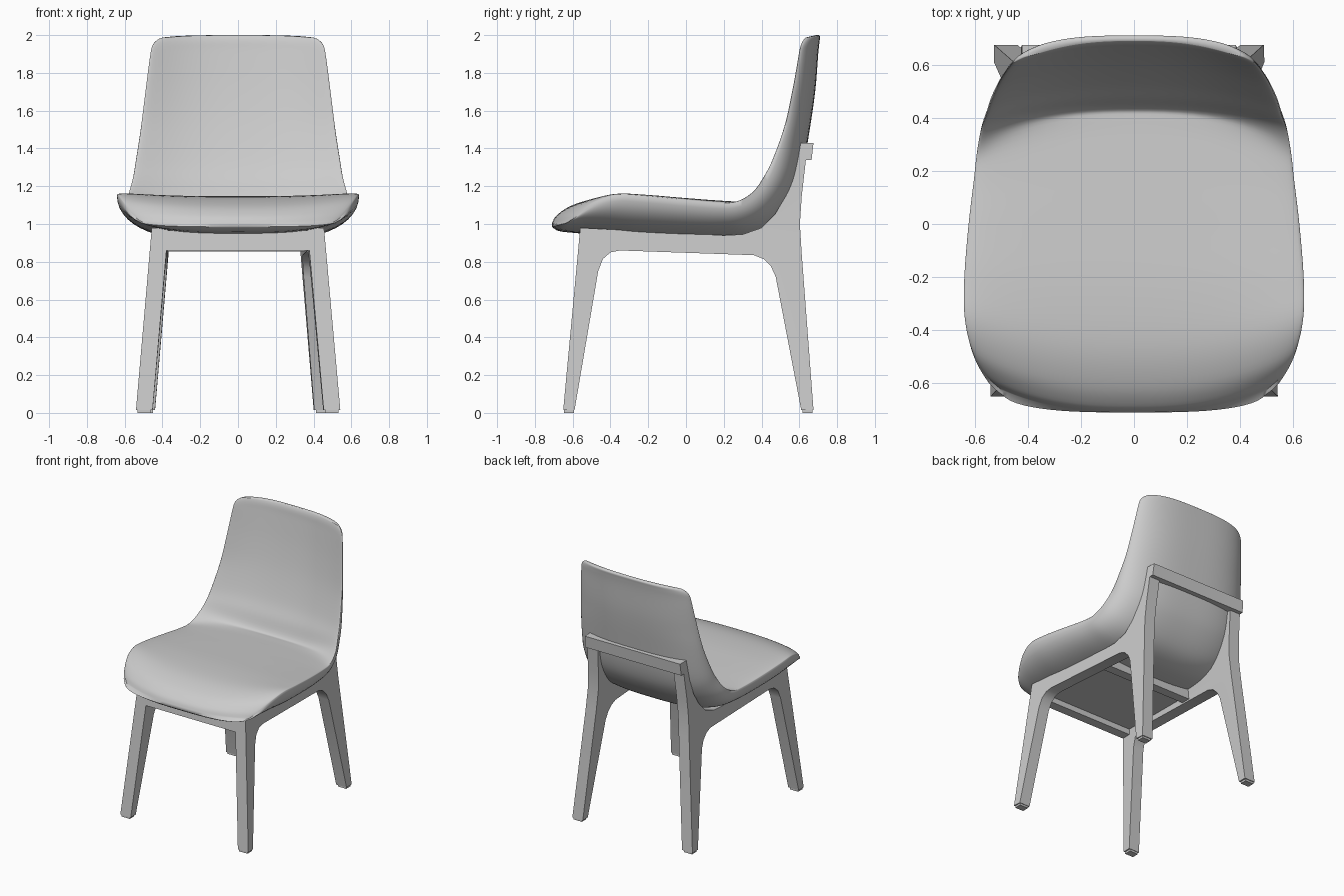
import bpy, bmesh, math
from mathutils import Vector
from mathutils.geometry import tessellate_polygon

if "Cube" in bpy.data.objects:
    bpy.data.objects.remove(bpy.data.objects["Cube"])

grey = bpy.data.materials.new("light grey")
grey.diffuse_color = (0.6, 0.6, 0.6, 1)
grey.use_nodes = True
grey.node_tree.nodes["Principled BSDF"].inputs["Base Color"].default_value = grey.diffuse_color


def finish(name, bm, smooth=35):
    bmesh.ops.recalc_face_normals(bm, faces=bm.faces)
    me = bpy.data.meshes.new(name)
    bm.to_mesh(me)
    bm.free()
    me.materials.append(grey)
    me.shade_smooth()
    me.set_sharp_from_angle(angle=math.radians(smooth))
    ob = bpy.data.objects.new(name, me)
    bpy.context.collection.objects.link(ob)
    return ob


def catmull(a, b, c, d, t):
    return [0.5 * (2 * q + (r - p) * t + (2 * p - 5 * q + 4 * r - s) * t * t
                   + (3 * q - p - 3 * r + s) * t ** 3) for p, q, r, s in zip(a, b, c, d)]


# Upholstered shell: half width, side edge (y, z), upper centre (y, z), lower centre (y, z)
rows = [
    (.50, -.625, 1.015, -.71, 1.003, -.71, .985),
    (.56, -.57, 1.065, -.685, 1.045, -.67, .962),
    (.61, -.48, 1.13, -.605, 1.098, -.56, .95),
    (.637, -.36, 1.168, -.46, 1.138, -.42, .935),
    (.64, -.22, 1.162, -.25, 1.147, -.25, .92),
    (.625, -.02, 1.142, 0, 1.135, 0, .91),
    (.603, .17, 1.125, .21, 1.122, .18, .91),
    (.592, .27, 1.13, .385, 1.112, .33, .93),
    (.577, .35, 1.18, .435, 1.122, .45, .99),
    (.555, .405, 1.26, .475, 1.22, .55, 1.11),
    (.54, .45, 1.35, .525, 1.33, .61, 1.25),
    (.513, .51, 1.52, .585, 1.52, .655, 1.5),
    (.49, .55, 1.70, .63, 1.71, .685, 1.71),
    (.465, .585, 1.89, .665, 1.90, .70, 1.90),
    (.45, .60, 1.95, .675, 1.965, .707, 1.965),
    (.415, .62, 1.982, .683, 1.99, .71, 1.99),
    (.38, .635, 1.988, .69, 2.0, .702, 2.0),
]
N, SUB, PUFF = 32, 5, .014
fine = []
for i in range(len(rows) - 1):
    pts = [rows[max(0, min(len(rows) - 1, i + k))] for k in (-1, 0, 1, 2)]
    fine += [catmull(*pts, j / SUB) for j in range(SUB)]
fine.append(rows[-1])

bm = bmesh.new()
rings = []
for w, ey, ez, ty, tz, by, bz in fine:
    E, Tp, B = Vector((ey, ez)), Vector((ty, tz)), Vector((by, bz))
    gap = (Tp - B).length
    d = (Tp - B).normalized() * min(PUFF, gap * .35)
    power = .45 + .2 * max(0, min(1, (ez - 1.25) / .4))    # backrest rear is less boxy
    ring = []
    for k in range(2 * N):
        u = abs(math.cos(math.pi * k / N))
        if k <= N:
            dome = math.sqrt(max(0, 1 - u ** 10))
            p = E + (Tp - E) * (1 - u ** 2.5) + d * (dome - 1)
        else:
            p = (E - d) + (B - E + d) * max(0, 1 - u ** 3) ** power
        ring.append(bm.verts.new((w * math.cos(math.pi * k / N), p.x, p.y)))
    rings.append(ring)
for a, b in zip(rings, rings[1:]):
    for k in range(2 * N):
        m = (k + 1) % (2 * N)
        bm.faces.new((a[k], a[m], b[m], b[k]))
for r in (rings[0], rings[-1]):          # thin end caps
    for k in range(N):
        q = [r[k], r[k + 1], r[(2 * N - k - 1) % (2 * N)], r[(2 * N - k) % (2 * N)]]
        q = list(dict.fromkeys(q))
        if len(q) > 2:
            bm.faces.new(q)
finish("seat_shell", bm, 60)


# The side frames lean inwards going up and slightly inwards to the rear
def outer_x(side, y, z):
    base, taper = (.517, .04) if side > 0 else (.535, .01)
    return base - taper * y - .087 * min(z, .95) - .05 * max(0, z - .95)


profile = [(-.65, .015), (-.56, .98), (-.2, .96), (.2, .94), (.3, .945), (.4, .98), (.47, 1.05),
           (.53, 1.15), (.57, 1.27), (.60, 1.43), (.645, 1.43), (.613, 1.15), (.603, 1.0),
           (.612, .85), (.675, .015), (.61, .015), (.475, .72), (.45, .775), (.41, .815),
           (.36, .835), (-.35, .86), (-.40, .85), (-.44, .815), (-.465, .75), (-.59, .015)]
T = .088
tris = tessellate_polygon([[Vector((y, z, 0)) for y, z in profile]])
for side, label in ((1, "right"), (-1, "left")):
    bm = bmesh.new()
    out = [bm.verts.new((side * outer_x(side, y, z), y, z)) for y, z in profile]
    inn = [bm.verts.new((side * (outer_x(side, y, z) - T), y, z)) for y, z in profile]
    for k in range(len(profile)):
        m = (k + 1) % len(profile)
        bm.faces.new((out[k], out[m], inn[m], inn[k]))
    for cap in (out, inn):
        for t in tris:
            bm.faces.new([cap[i] for i in t])
    finish(label + "_side_frame", bm, 30)


# Cross rails: a closed (y, z) section spanning between the side frames
def rail(name, section, inset):
    bm = bmesh.new()
    ends = [[bm.verts.new((s * (outer_x(s, y, z) - inset), y, z)) for y, z in section]
            for s in (1, -1)]
    for k in range(len(section)):
        m = (k + 1) % len(section)
        bm.faces.new((ends[0][k], ends[0][m], ends[1][m], ends[1][k]))
    for e in ends:
        bm.faces.new(e)
    finish(name, bm, 20)


rail("front_rail", [(-.571, .86), (-.561, .965), (-.49, .965), (-.50, .86)], .03)
rail("rear_seat_rail", [(.08, .855), (.08, .93), (.15, .93), (.15, .855)], .05)
rail("back_rail", [(.61, 1.34), (.615, 1.43), (.675, 1.43), (.665, 1.34)], 0)
rail("seat_base_board", [(-.52, .90), (-.52, .94), (.10, .93), (.10, .89)], .06)

# Small glides under the feet
for side, label in ((1, "right"), (-1, "left")):
    for y, end in ((-.62, "front"), (.643, "rear")):
        bm = bmesh.new()
        bmesh.ops.create_cube(bm, size=1)
        bmesh.ops.scale(bm, vec=(.07, .052, .02), verts=bm.verts)
        x = side * (outer_x(side, y, 0) - T / 2)
        bmesh.ops.translate(bm, vec=Vector((x, y, .01)), verts=bm.verts)
        finish(f"{end}_{label}_glide", bm)
